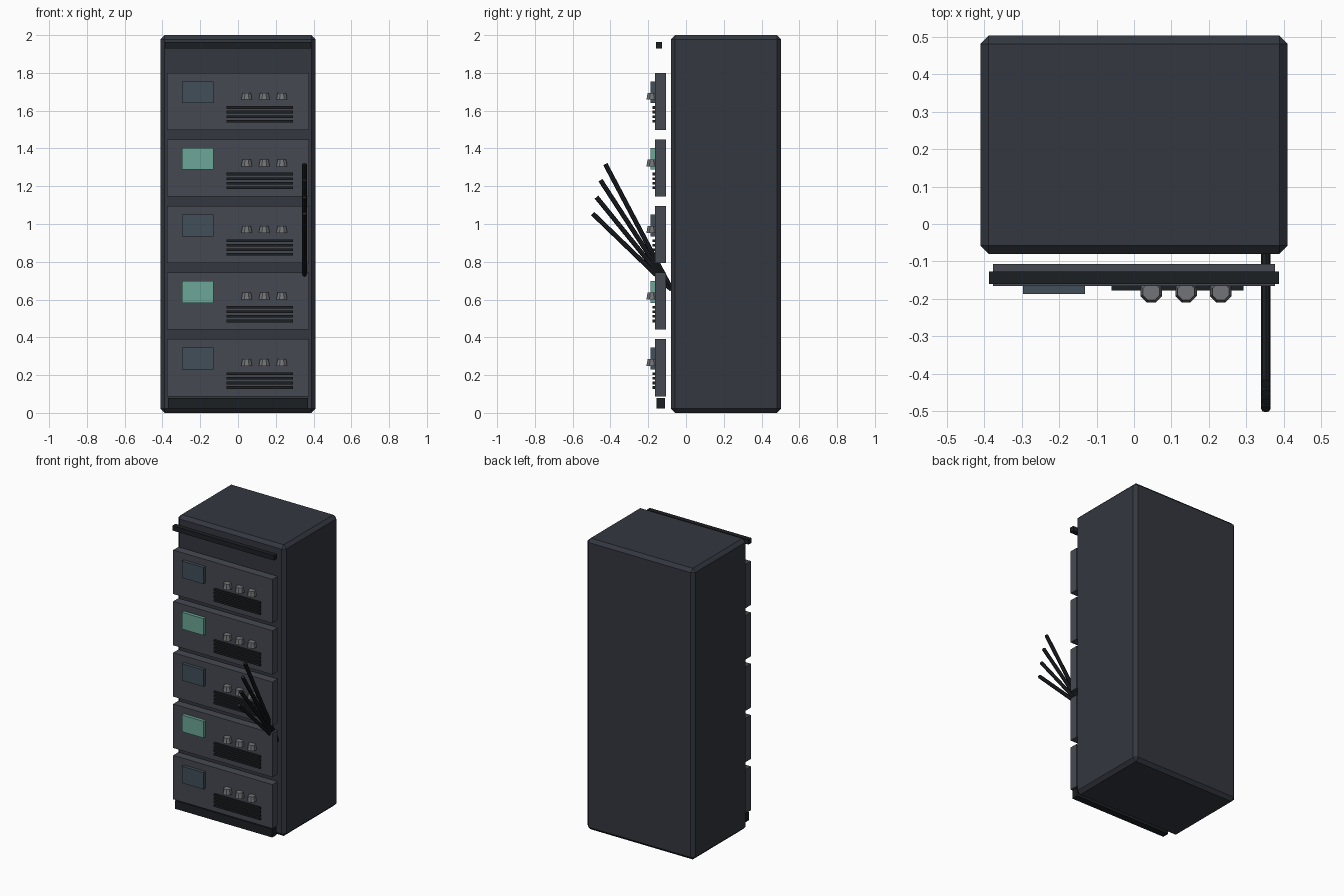
import bpy, math
from mathutils import Vector

if "Cube" in bpy.data.objects:
    bpy.data.objects.remove(bpy.data.objects["Cube"])


def material(name, r, g, b):
    m = bpy.data.materials.new(name)
    m.diffuse_color = (r, g, b, 1)
    m.use_nodes = True
    m.node_tree.nodes["Principled BSDF"].inputs["Base Color"].default_value = m.diffuse_color
    return m


SHELL = material("dark_shell", 0.033, 0.038, 0.050)
PANEL = material("panel_grey", 0.060, 0.066, 0.082)
BLACK = material("black_trim", 0.012, 0.014, 0.017)
OFF = material("screen_off", 0.053, 0.078, 0.100)
ON = material("screen_on", 0.145, 0.390, 0.310)
KNOB = material("knob_grey", 0.17, 0.175, 0.185)


def box(name, x, y, z, mat, bevel=0):
    """Box from (min, max) ranges on each axis."""
    ranges = (x, y, z)
    bpy.ops.mesh.primitive_cube_add(size=1, location=[(a + b) / 2 for a, b in ranges])
    o = bpy.context.object
    o.name = name
    o.scale = [b - a for a, b in ranges]
    bpy.ops.object.transform_apply(location=False, rotation=False, scale=True)
    o.data.materials.append(mat)
    if bevel:
        mod = o.modifiers.new("chamfer", 'BEVEL')
        mod.width = bevel
        mod.segments = 1
    return o


def rod(name, start, end, radius, mat):
    a, b = Vector(start), Vector(end)
    bpy.ops.mesh.primitive_cylinder_add(vertices=8, radius=radius,
                                        depth=(b - a).length, location=(a + b) / 2)
    o = bpy.context.object
    o.name = name
    o.rotation_euler = (b - a).to_track_quat('Z', 'Y').to_euler()
    o.data.materials.append(mat)


# Chamfered cabinet with trim bars at top and bottom
box("cabinet_body", (-0.41, 0.41), (-0.08, 0.503), (0, 2), SHELL, 0.022)
box("top_trim", (-0.387, 0.387), (-0.16, -0.127), (1.93, 1.963), BLACK)
box("bottom_trim", (-0.37, 0.37), (-0.157, -0.11), (0.022, 0.078), BLACK)

# Five equipment modules, each with screen, knobs and vent slats
for i in range(5):
    z = 0.239 + 0.3525 * i
    box(f"module_{i}", (-0.377, 0.377), (-0.165, -0.107), (z - 0.151, z + 0.151), PANEL)
    box(f"screen_{i}", (-0.296, -0.131), (-0.187, -0.16), (z - 0.009, z + 0.106),
        ON if i % 2 else OFF)
    for k, x in enumerate((0.046, 0.139, 0.232)):
        bpy.ops.mesh.primitive_cone_add(vertices=8, radius1=0.031, radius2=0.024, depth=0.036,
                                        location=(x, -0.181, z + 0.027),
                                        rotation=(0, 0, math.pi / 8))
        o = bpy.context.object
        o.name = f"knob_{i}_{k}"
        o.data.materials.append(KNOB)
    for k in range(4):
        s = z - 0.032 - 0.0243 * k
        box(f"vent_slat_{i}_{k}", (-0.06, 0.292), (-0.178, -0.16), (s - 0.007, s + 0.007), BLACK)

# Cables fanning out from one point on the cabinet front
for k, (y, z) in enumerate(((-0.427, 1.317), (-0.453, 1.232), (-0.474, 1.142), (-0.494, 1.055))):
    rod(f"cable_{k}", (0.352, -0.076, 0.652), (0.352, y, z), 0.0125, BLACK)
